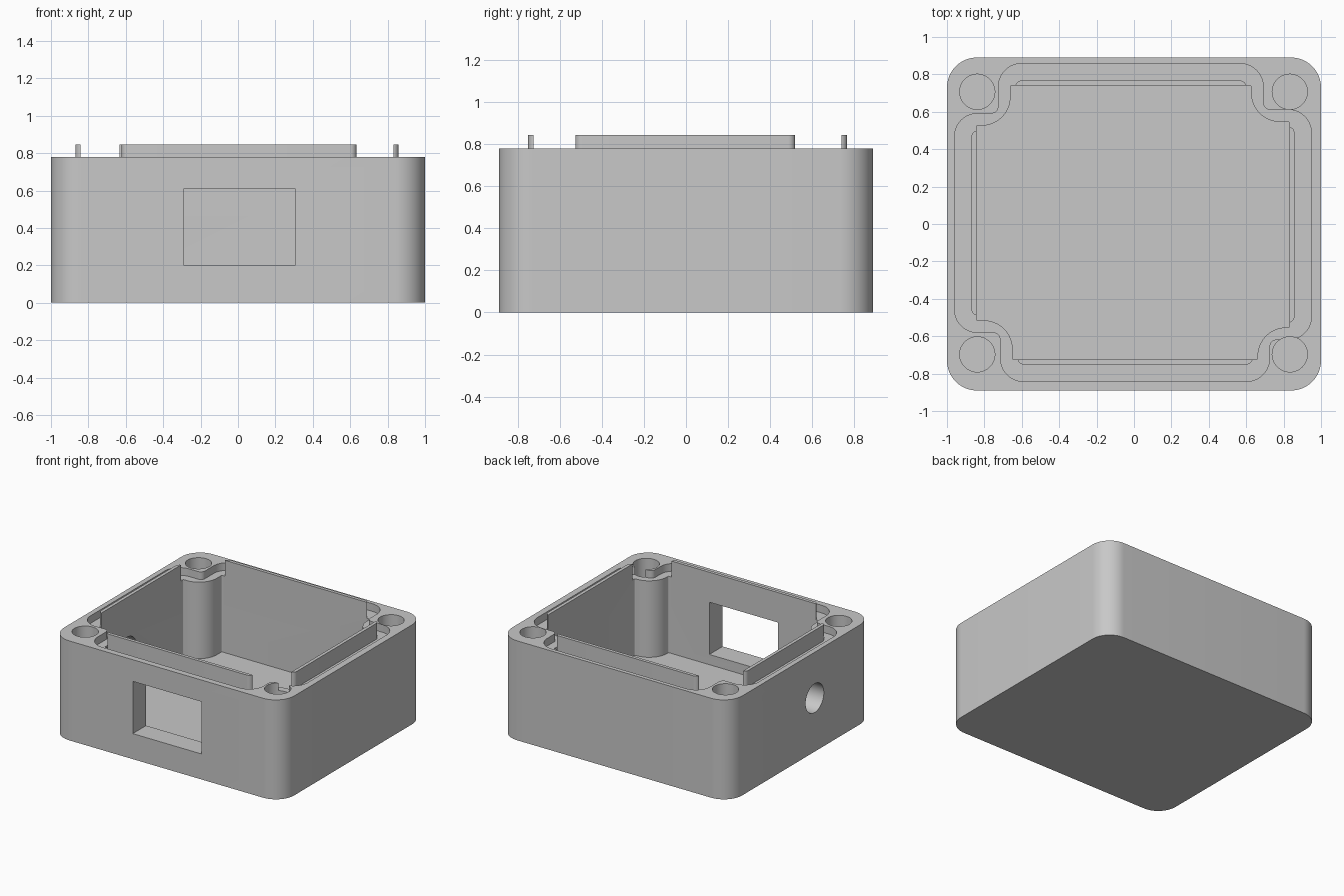
import bpy
import bmesh
import math
from mathutils import Vector, Matrix

if "Cube" in bpy.data.objects:
    bpy.data.objects.remove(bpy.data.objects["Cube"], do_unlink=True)

grey = bpy.data.materials.new("plain_grey")
grey.use_nodes = True
grey.diffuse_color = (0.58, 0.58, 0.58, 1)
grey.node_tree.nodes["Principled BSDF"].inputs["Base Color"].default_value = grey.diffuse_color


def rounded(corners, radii, steps=10):
    """Round the right-angled corners of a closed outline."""
    points = []
    pts = [Vector(c) for c in corners]
    for i, p in enumerate(pts):
        r = radii[i]
        before = (pts[i - 1] - p).normalized()
        after = (pts[(i + 1) % len(pts)] - p).normalized()
        centre = p + r * (before + after)
        for s in range(steps + 1):
            t = math.pi / 2 * s / steps
            points.append(centre - r * (after * math.cos(t) + before * math.sin(t)))
    return points


def prism(name, outline, low, high):
    bm = bmesh.new()
    base = bm.faces.new([bm.verts.new((p[0], p[1], low)) for p in outline])
    top = bmesh.ops.extrude_face_region(bm, geom=[base])["geom"]
    verts = [g for g in top if isinstance(g, bmesh.types.BMVert)]
    bmesh.ops.translate(bm, vec=(0, 0, high - low), verts=verts)
    bmesh.ops.recalc_face_normals(bm, faces=bm.faces)
    mesh = bpy.data.meshes.new(name)
    bm.to_mesh(mesh)
    bm.free()
    mesh.materials.append(grey)
    obj = bpy.data.objects.new(name, mesh)
    bpy.context.collection.objects.link(obj)
    return obj


def circle(x, y, r, n=48):
    return [(x + r * math.cos(math.tau * i / n), y + r * math.sin(math.tau * i / n))
            for i in range(n)]


def rectangle(x0, x1, y0, y1):
    return [(x0, y0), (x1, y0), (x1, y1), (x0, y1)]


def notched(o):
    """Lip outline with a notch at each screw corner, grown outward by o."""
    r, l, t, b = 0.858 + o, -0.869 - o, 0.767 + o, -0.751 - o
    notches = [(0.60, 0.52), (-0.634, 0.50), (-0.623, -0.489), (0.634, -0.527)]
    corners = []
    for i, (x, y) in enumerate(notches):
        x += math.copysign(o, x)
        y += math.copysign(o, y)
        trio = [(r if x > 0 else l, y), (x, y), (x, t if y > 0 else b)]
        corners += trio if i % 2 == 0 else trio[::-1]
    return rounded(corners, [0.033 + o, 0.128 - o, 0.033 + o] * 4)


# Main body
TOP, RIM, FLOOR, LEDGE = 0.78, 0.845, 0.12, 0.72
enclosure = prism("enclosure", rounded(rectangle(-1, 1, -0.89, 0.89), [0.16] * 4, 16), 0, TOP)
steps = []

# Recessed ledge, raised lip and inner cavity share one outline
steps.append((prism("ledge_cutter", notched(0.091), LEDGE, 1), 'DIFFERENCE'))
steps.append((prism("lip_block", notched(0), 0.06, RIM), 'UNION'))
steps.append((prism("cavity_cutter", notched(-0.026), FLOOR, 1.1), 'DIFFERENCE'))

# Blind screw holes in the corner posts
for x, y in [(-0.838, 0.707), (0.833, 0.707), (-0.838, -0.697), (0.833, -0.697)]:
    steps.append((prism("screw_hole_cutter", circle(x, y, 0.094), 0.25, 1), 'DIFFERENCE'))

# Rectangular window through the front wall
steps.append((prism("window_cutter", rectangle(-0.29, 0.305, -1, -0.65), 0.2, 0.61), 'DIFFERENCE'))

# Round cable port through the right wall
port = prism("port_cutter", circle(0, 0, 0.113), -0.2, 0.2)
port.data.transform(Matrix.Translation((-1, -0.167, 0.42)) @ Matrix.Rotation(math.pi / 2, 4, 'Y'))
steps.append((port, 'DIFFERENCE'))

# Apply the cuts in order, then drop the helpers
bpy.context.view_layer.objects.active = enclosure
for tool, operation in steps:
    tool.hide_render = True
    mod = enclosure.modifiers.new(tool.name, 'BOOLEAN')
    mod.operation = operation
    mod.solver = 'EXACT'
    mod.object = tool
    bpy.ops.object.modifier_apply(modifier=mod.name)
    bpy.data.objects.remove(tool, do_unlink=True)

bpy.ops.object.select_all(action='DESELECT')
enclosure.select_set(True)
bpy.ops.object.shade_smooth_by_angle(angle=math.radians(30))
